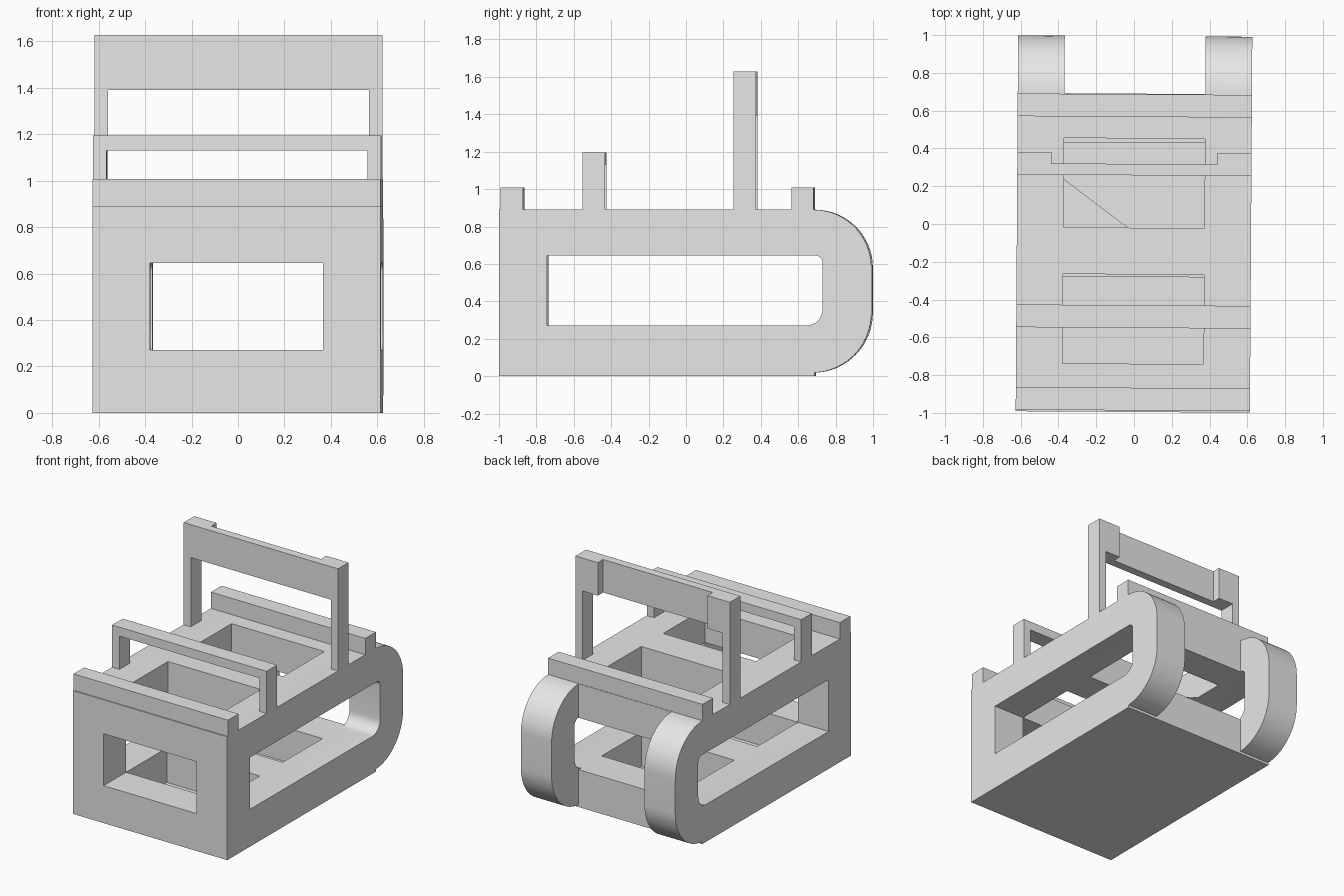
import bpy, bmesh, math
from mathutils import Matrix

cube = bpy.data.objects.get("Cube")
if cube:
    bpy.data.objects.remove(cube, do_unlink=True)

grey = bpy.data.materials.new("light_grey")
grey.use_nodes = True
grey.diffuse_color = (0.8, 0.8, 0.8, 1)
grey.node_tree.nodes["Principled BSDF"].inputs["Base Color"].default_value = (0.8, 0.8, 0.8, 1)

TWIST = Matrix.Rotation(-0.0065, 4, 'Z')  # the whole rack sits very slightly turned
HALF, INNER = 0.62, 0.373                 # outer and inner half widths


def finish(name, bm):
    bmesh.ops.recalc_face_normals(bm, faces=bm.faces)
    bm.transform(TWIST)
    mesh = bpy.data.meshes.new(name)
    bm.to_mesh(mesh)
    bm.free()
    mesh.materials.append(grey)
    ob = bpy.data.objects.new(name, mesh)
    bpy.context.collection.objects.link(ob)
    return ob


def box(name, x, y, z, soft=0.0):
    """Box from ranges; soft rounds its long top edges."""
    bm = bmesh.new()
    bmesh.ops.create_cube(bm, size=1)
    for v in bm.verts:
        v.co = [r[0] if c < 0 else r[1] for c, r in zip(v.co, (x, y, z))]
    if soft:
        top = [e for e in bm.edges
               if all(v.co.z == max(z) for v in e.verts)
               and e.verts[0].co.y == e.verts[1].co.y]
        bmesh.ops.bevel(bm, geom=top, offset=soft, segments=2, profile=0.5, affect='EDGES')
    return finish(name, bm)


def rounded_slab(name, half, y, z, r_low, r_high, steps):
    """Side outline with a square front and rounded rear corners, extruded across x."""
    pts = [(y[0], z[1]), (y[0], z[0])]
    for r, cz, start in ((r_low, z[0] + r_low, -90), (r_high, z[1] - r_high, 0)):
        for i in range(steps + 1):
            a = math.radians(start + 90 * i / steps)
            pts.append((y[1] - r + r * math.cos(a), cz + r * math.sin(a)))
    bm = bmesh.new()
    face = bm.faces.new([bm.verts.new((-half, py, pz)) for py, pz in pts])
    new = bmesh.ops.extrude_face_region(bm, geom=[face])["geom"]
    bmesh.ops.translate(bm, vec=(2 * half, 0, 0),
                        verts=[g for g in new if isinstance(g, bmesh.types.BMVert)])
    return finish(name, bm)


def cut(target, cutter):
    mod = target.modifiers.new("cut", 'BOOLEAN')
    mod.operation, mod.solver, mod.object = 'DIFFERENCE', 'EXACT', cutter
    cutter.hide_render = True
    bpy.context.view_layer.objects.active = target
    bpy.ops.object.modifier_apply(modifier=mod.name)
    bpy.data.objects.remove(cutter, do_unlink=True)


# Main frame: rounded block opened from the side, front, rear and top
frame = rounded_slab("main_frame", HALF, (-0.995, 0.995), (0.018, 0.89), 0.32, 0.31, 20)
cut(frame, rounded_slab("side_cutter", 0.8, (-0.74, 0.735), (0.27, 0.645), 0.09, 0.04, 8))
mid = (-INNER, INNER)
cut(frame, box("window_cutter", mid, (-1.2, 1.2), (0.27, 0.645)))
cut(frame, box("rear_cutter", mid, (0.69, 1.2), (-0.2, 1.2)))
for front, upper_back, lower_back in ((-0.74, -0.267, -0.28), (-0.02, 0.453, 0.43)):
    cut(frame, box("upper_cutter", mid, (front, upper_back), (0.5, 1.2)))
    cut(frame, box("lower_cutter", mid, (front, lower_back), (-0.2, 0.4)))

# Base plate
box("base_plate", (-HALF, HALF), (-0.995, 0.69), (0, 0.022))

# Low rails along the front and rear of the deck
full = (-HALF, HALF)
box("front_rail", full, (-0.987, -0.867), (0.88, 1.008), 0.01)
box("rear_rail", full, (0.567, 0.687), (0.88, 1.008), 0.01)

# Low front hoop and tall rear hoop
box("front_hoop_bar", full, (-0.55, -0.43), (1.13, 1.195), 0.01)
box("rear_hoop_board", full, (0.258, 0.318), (1.39, 1.628), 0.008)
for side, s in (("right", -1), ("left", 1)):
    post = sorted((s * 0.562, s * HALF))
    box(side + "_front_post", post, (-0.55, -0.43), (0.88, 1.132))
    box(side + "_rear_post", post, (0.258, 0.378), (0.88, 1.392))
    box(side + "_board_block", sorted((s * 0.44, s * HALF)), (0.31, 0.378), (1.39, 1.628), 0.008)

# Smooth the curves while keeping hard edges
bpy.ops.object.select_all(action='DESELECT')
frame.select_set(True)
bpy.context.view_layer.objects.active = frame
bpy.ops.object.shade_smooth_by_angle(angle=math.radians(30))
